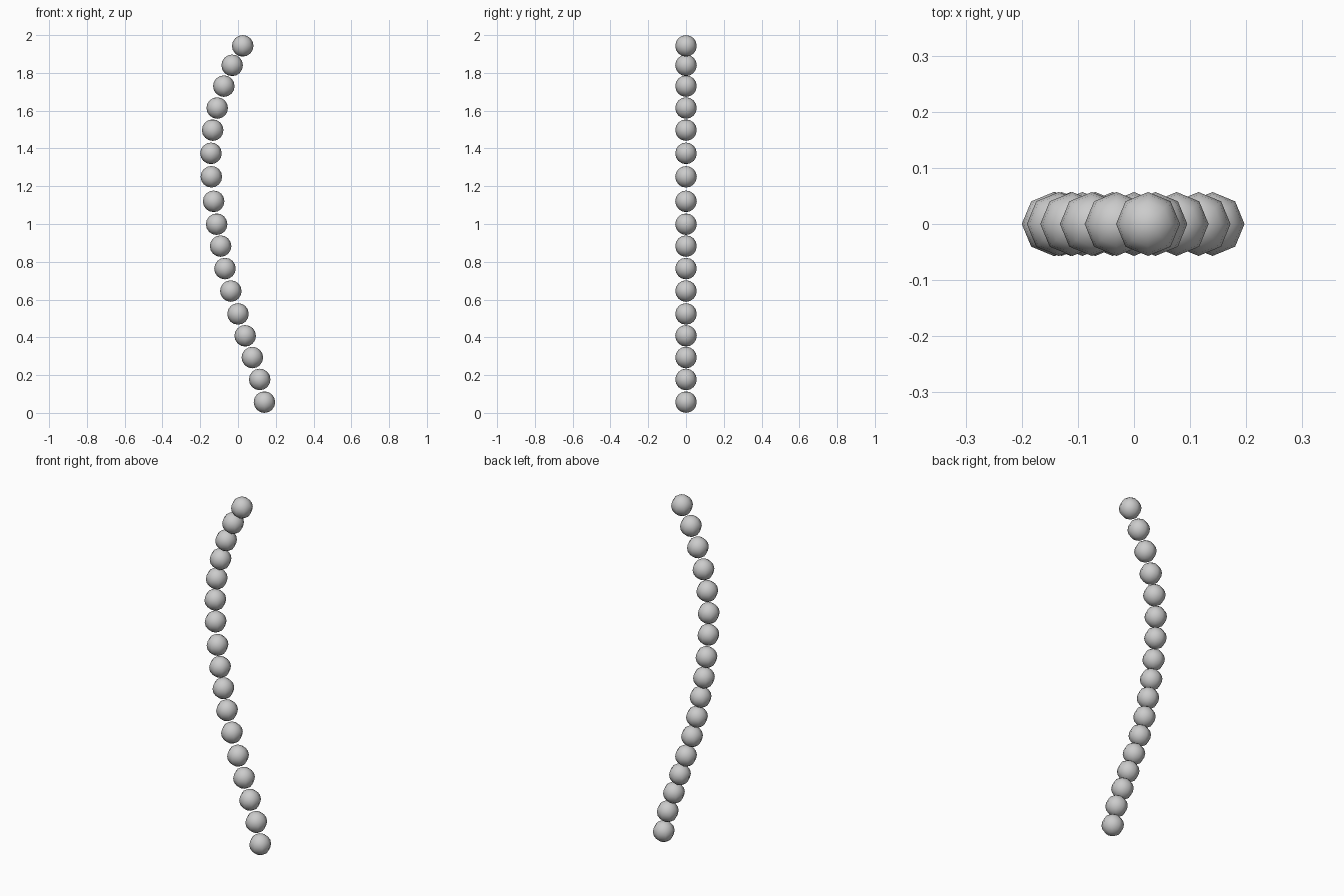
import bpy

RADIUS = 0.057

# Bead centres (x, z) from bottom to top along the bent string
PATH = [
    (0.140, 0.057), (0.115, 0.177), (0.076, 0.293), (0.038, 0.408),
    (0.000, 0.524), (-0.038, 0.645), (-0.069, 0.764), (-0.092, 0.883),
    (-0.113, 0.999), (-0.129, 1.120), (-0.141, 1.250), (-0.143, 1.374),
    (-0.134, 1.497), (-0.110, 1.614), (-0.075, 1.730), (-0.031, 1.840),
    (0.025, 1.943),
]


def add_bead(index, x, z):
    # Eight-sided bead with smooth shading
    bpy.ops.mesh.primitive_uv_sphere_add(
        segments=8, ring_count=8, radius=RADIUS, location=(x, 0, z))
    bead = bpy.context.object
    bead.name = f"bead_{index:02d}"
    bpy.ops.object.shade_smooth()


# String of beads
for i, (x, z) in enumerate(PATH, 1):
    add_bead(i, x, z)
